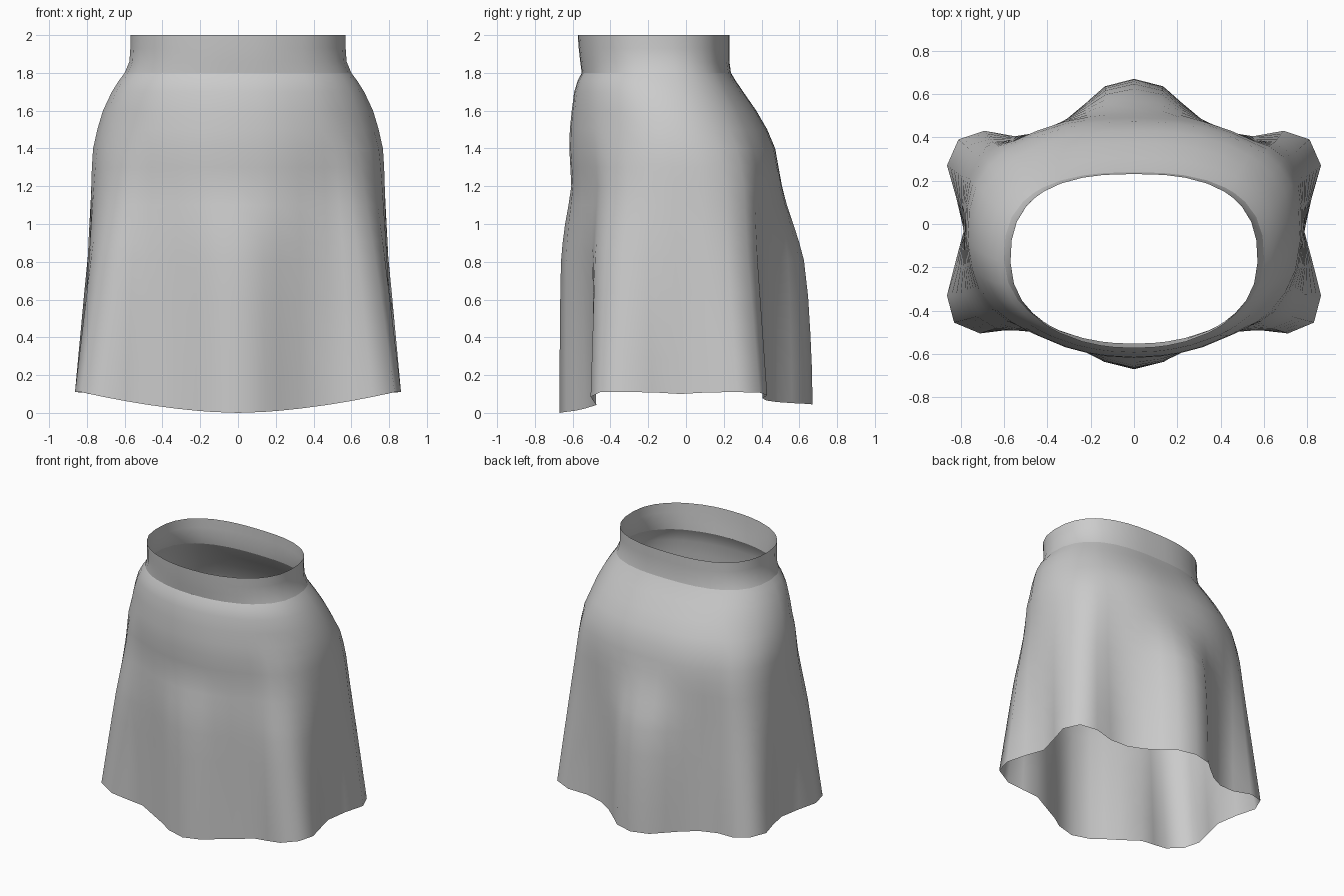
import bpy, bmesh
from math import sin, cos, atan2

if "Cube" in bpy.data.objects:
    bpy.data.objects.remove(bpy.data.objects["Cube"])

# Half outline of the fluted hem, front centre round to back centre
HEM = [(0, -.67), (.14, -.635), (.22, -.585), (.33, -.535), (.47, -.475), (.59, -.49),
       (.71, -.505), (.83, -.455), (.863, -.33), (.825, -.18), (.785, -.03), (.82, .12),
       (.863, .27), (.81, .39), (.69, .43), (.55, .405), (.42, .425), (.31, .485),
       (.22, .56), (.135, .635), (0, .67)]

# Body levels: z, half width, front y, back y, centre fold strength
BAND = [(2.0, .57, -.573, .23, 0), (1.93, .57, -.568, .23, 0),
        (1.86, .575, -.56, .23, 0), (1.8, .60, -.552, .238, 0)]
BODY = [BAND[-1], (1.76, .63, -.573, .262, 0), (1.7, .668, -.592, .303, 0),
        (1.6, .715, -.605, .372, 0), (1.5, .745, -.615, .43, 0),
        (1.4, .766, -.618, .472, 0), (1.3, .772, -.612, .49, 0),
        (1.2, .775, -.604, .50, .05), (1.1, .777, -.61, .50, .2),
        (1.0, .78, -.62, .50, .4), (.9, .782, -.63, .50, .58),
        (.8, .783, -.64, .50, .73), (.6, .785, -.64, .50, .86),
        (.4, .785, -.64, .50, .93), (.2, .785, -.64, .50, .98), (0, .785, -.64, .50, 1)]


def oval(level, hx, hy):
    """Point on the body oval in the direction of a hem point."""
    z, a, front, back, _ = level
    mid, b = (front + back) / 2, (back - front) / 2
    d = atan2(hy + .02, hx)
    hip = max(0, min(1, (1.8 - z) / .2))
    n = 2.6 - .2 * hip if d > 0 else 2.15 - .15 * hip
    r = ((abs(cos(d)) / a) ** n + (abs(sin(d)) / b) ** n) ** (-1 / n)
    return (r * cos(d) if hx else 0), mid + r * sin(d)


def point(level, hx, hy):
    ox, oy = oval(level, abs(hx), hy)
    z = level[0]
    # corner flutes flare steadily, the centre ones drop from the hip
    corner = max(0, min(1, (abs(hx) - .2) / .4))
    steady = max(0, (1.5 - z) / 1.5)
    w = level[4] + (steady - level[4]) * corner
    x, y = ox + (abs(hx) - ox) * w, oy + (hy - oy) * w
    low = 0 if hy < 0 else .045
    hem = low + (.11 - low) * min(1, abs(hx) / .83) ** 1.7
    if z < 1:
        z = hem + z * (1 - hem)
    return (x if hx >= 0 else -x, y, z)


def shell(name, levels):
    outline = HEM + [(-x, y) for x, y in reversed(HEM[1:-1])]
    bm = bmesh.new()
    rows = [[bm.verts.new(point(lv, *h)) for h in outline] for lv in levels]
    n = len(outline)
    for upper, lower in zip(rows, rows[1:]):
        for i in range(n):
            j = (i + 1) % n
            f = bm.faces.new((upper[i], lower[i], lower[j], upper[j]))
            f.smooth = True
    me = bpy.data.meshes.new(name)
    bm.to_mesh(me)
    bm.free()
    ob = bpy.data.objects.new(name, me)
    bpy.context.collection.objects.link(ob)
    return ob


# Waistband and flared skirt meet in a crisp seam
shell("waistband", BAND)
shell("skirt_body", BODY)
